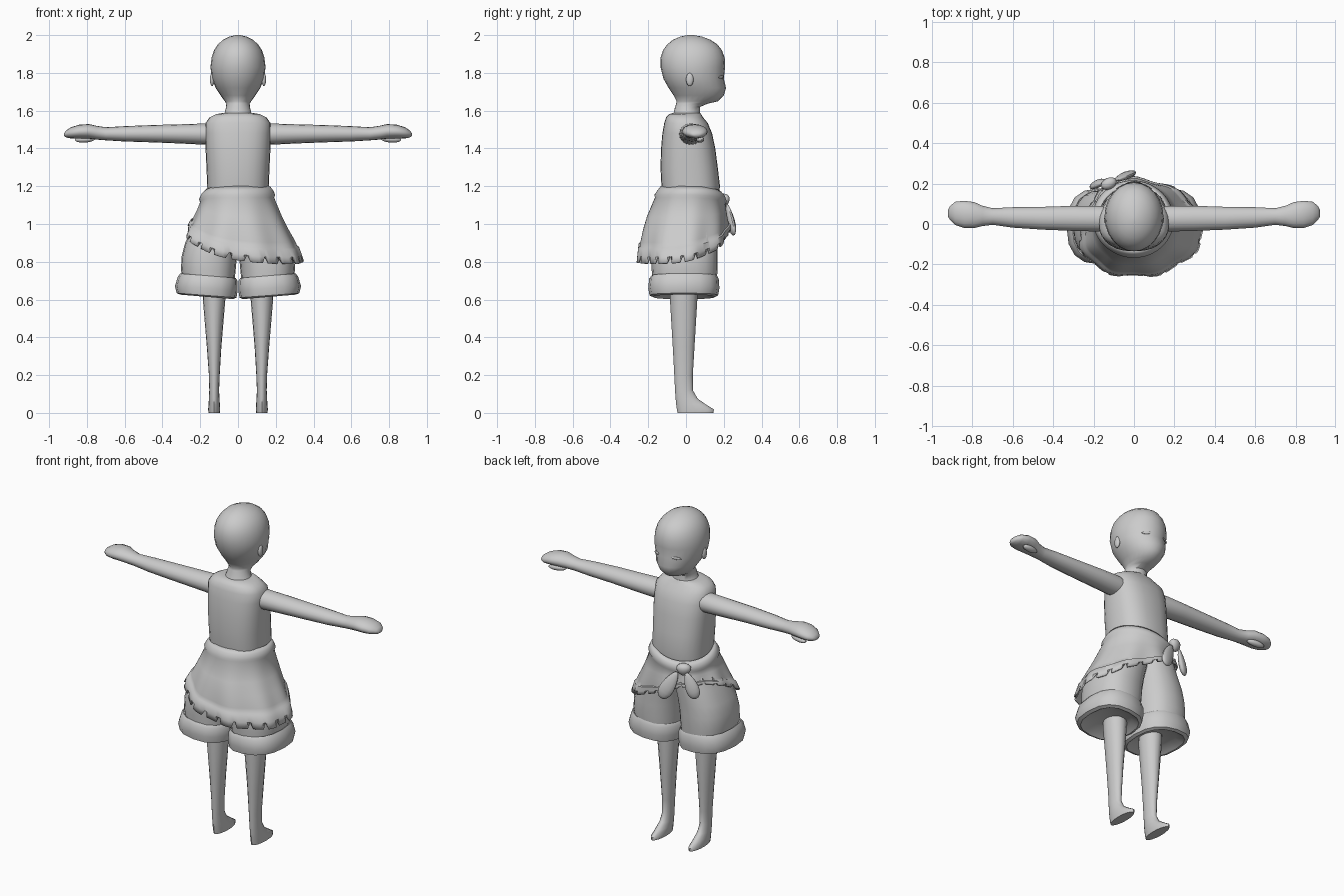
import bpy, bmesh, math
from mathutils import Vector, Matrix

cube = bpy.data.objects.get("Cube")
if cube:
    bpy.data.objects.remove(cube, do_unlink=True)

grey = bpy.data.materials.new("plain grey")
grey.use_nodes = True
GREY = (0.6, 0.6, 0.6, 1)
grey.diffuse_color = GREY
grey.node_tree.nodes["Principled BSDF"].inputs["Base Color"].default_value = GREY


def finish(name, bm, angle=45, mirror=False):
    bmesh.ops.recalc_face_normals(bm, faces=bm.faces)
    mesh = bpy.data.meshes.new(name)
    bm.to_mesh(mesh)
    bm.free()
    mesh.materials.append(grey)
    obj = bpy.data.objects.new(name, mesh)
    bpy.context.collection.objects.link(obj)
    bpy.ops.object.select_all(action='DESELECT')
    obj.select_set(True)
    bpy.context.view_layer.objects.active = obj
    bpy.ops.object.shade_smooth_by_angle(angle=math.radians(angle))
    if mirror:
        obj.modifiers.new("mirror", 'MIRROR').use_mirror_merge = False
    return obj


def skin(bm, rings, cap=True):
    loops = [[bm.verts.new(p) for p in ring] for ring in rings]
    n = len(loops[0])
    for a, b in zip(loops, loops[1:]):
        for i in range(n):
            j = (i + 1) % n
            bm.faces.new((a[i], a[j], b[j], b[i]))
    if cap:
        bm.faces.new(loops[0])
        bm.faces.new(loops[-1])


def loft(name, rings, axis='Z', n=20, power=2.0, tilt=0.0, **kw):
    """Each ring: position on axis, then low and high edge of both cross directions."""
    bm = bmesh.new()
    loops = []
    for p, u0, u1, v0, v1 in rings:
        loop = []
        for i in range(n):
            t = math.tau * i / n
            c, s = math.cos(t), math.sin(t)
            c = math.copysign(abs(c) ** (2 / power), c)
            s = math.copysign(abs(s) ** (2 / power), s)
            u = (u0 + u1) / 2 + c * (u1 - u0) / 2
            v = (v0 + v1) / 2 + s * (v1 - v0) / 2
            loop.append((u, v, p + tilt * c) if axis == 'Z' else (p, u, v))
        loops.append(loop)
    skin(bm, loops)
    return finish(name, bm, **kw)


def blob(name, loc, size, rot=(0, 0, 0), taper=0.0, **kw):
    """Squashed ball; taper narrows its upper end."""
    bm = bmesh.new()
    bmesh.ops.create_uvsphere(bm, u_segments=14, v_segments=9, radius=1)
    turn = Matrix.Rotation(rot[2], 3, 'Z') @ Matrix.Rotation(rot[1], 3, 'Y') @ Matrix.Rotation(rot[0], 3, 'X')
    for v in bm.verts:
        k = 1 - taper * v.co.z
        v.co = turn @ Vector((v.co.x * size[0] * k, v.co.y * size[1] * k, v.co.z * size[2])) + Vector(loc)
    return finish(name, bm, **kw)


# Head with neck
loft("head", [
    (1.56, -.09, .09, -.08, .08), (1.59, -.07, .07, -.065, .075), (1.62, -.063, .063, -.058, .075),
    (1.637, -.062, .062, -.052, .115), (1.65, -.07, .07, -.05, .17), (1.68, -.092, .092, -.065, .2),
    (1.72, -.118, .118, -.092, .212), (1.77, -.138, .138, -.12, .2), (1.83, -.146, .146, -.135, .207),
    (1.88, -.14, .14, -.135, .205), (1.92, -.127, .127, -.122, .19), (1.95, -.107, .107, -.1, .167),
    (1.975, -.08, .08, -.07, .13), (1.992, -.045, .045, -.03, .085), (2, -.012, .012, .01, .04)],
    n=24, angle=60)
blob("ears", (.137, .02, 1.765), (.012, .02, .035), mirror=True)
blob("eyes", (.066, .186, 1.778), (.028, .004, .008), (0, .12, -.5), mirror=True)

# Sleeveless top
loft("torso", [
    (1.12, -.16, .16, -.12, .17), (1.2, -.163, .163, -.13, .18), (1.3, -.167, .167, -.135, .168),
    (1.4, -.172, .172, -.132, .155), (1.48, -.174, .174, -.125, .138), (1.535, -.172, .172, -.115, .115),
    (1.565, -.15, .15, -.105, .09), (1.582, -.115, .115, -.088, .08), (1.588, -.075, .075, -.068, .077)],
    n=28, power=2.5)

# Arms and hands
loft("arms", [
    (.12, -.035, .085, 1.42, 1.53), (.18, -.037, .09, 1.42, 1.532), (.3, -.034, .09, 1.426, 1.528),
    (.45, -.028, .085, 1.432, 1.524), (.6, -.018, .083, 1.437, 1.518), (.7, -.004, .078, 1.443, 1.512),
    (.75, -.01, .09, 1.447, 1.52), (.79, -.02, .108, 1.452, 1.529), (.84, -.02, .115, 1.452, 1.526),
    (.885, -.005, .11, 1.453, 1.512), (.91, .02, .09, 1.458, 1.495), (.92, .035, .07, 1.465, 1.482)],
    axis='X', n=16, angle=60, mirror=True)
blob("thumbs", (.81, .075, 1.448), (.055, .02, .017), (0, .06, .15), mirror=True)

# Legs and feet
loft("legs", [
    (0, .096, .156, -.045, .145), (.018, .094, .158, -.048, .148), (.045, .096, .156, -.052, .105),
    (.075, .098, .154, -.055, .062), (.12, .1, .152, -.058, .036), (.2, .097, .154, -.062, .036),
    (.35, .088, .165, -.07, .045), (.6, .067, .186, -.085, .06), (.72, .065, .19, -.085, .062)],
    n=16, angle=50, mirror=True)

# Baggy shorts with turned-up cuffs
loft("shorts", [
    (.68, .02, .29, -.175, .16), (.76, .012, .302, -.182, .168), (.83, .006, .298, -.182, .168),
    (.9, -.005, .28, -.175, .168), (.98, -.02, .24, -.155, .168), (1.08, -.03, .19, -.13, .165)],
    n=20, power=2.4, angle=50, mirror=True)
loft("cuffs", [
    (.64, .06, .26, -.12, .11), (.614, .025, .305, -.175, .152), (.622, .008, .325, -.193, .17),
    (.66, .002, .334, -.2, .177), (.71, .002, .318, -.195, .173), (.726, .012, .306, -.183, .165),
    (.71, .03, .28, -.16, .14)],
    n=16, power=2.5, tilt=.012, angle=40, mirror=True)

# Wrap skirt with a sash and a slanted, notched frill
HALF = [(1.22, .166, .155, .025), (1.18, .173, .162, .024), (1.1, .205, .197, .01), (1.0, .25, .222, -.002),
        (.9, .305, .234, -.012), (.78, .345, .238, -.02)]


def flare(z):
    for a, b in zip(HALF, HALF[1:]):
        if z >= b[0]:
            k = min(1, (a[0] - z) / (a[0] - b[0]))
            return [p + (q - p) * k for p, q in zip(a[1:], b[1:])]
    return HALF[-1][1:]


def bump(t, centre):
    return .5 + .5 * math.cos(t - math.radians(centre))


SEG, TOOTH = 132, 5.5
rings = []
bands = [(0, 0), (.02, .012), (.045, .014), (.06, .002)]
spans = [.3, .5, .68, .76, .78, .9, 1]
for step in range(len(bands) + len(spans)):
    ring = []
    for i in range(SEG):
        t = math.tau * i / SEG
        top = 1.2 - .045 * bump(t, 125) ** 3
        hem = .79 + .235 * bump(t, 140) ** 1.5
        if step < len(bands):
            drop, out = bands[step]
            z = top - drop
        else:
            k = spans[step - len(bands)]
            z = top - .06 + (hem - top + .06) * k
            out = .008 * k * math.sin(9 * t)
            if k > .77:
                out += .008
        notch = step == len(bands) + len(spans) - 1 and i % 6 == 0
        if notch:
            z += .04
            out -= .012
        rx, ry, cy = flare(z)
        ring.append(((rx + out) * math.cos(t), cy + (ry + out) * math.sin(t), z))
    rings.append(ring)
bm = bmesh.new()
skin(bm, rings, cap=False)
skirt = finish("wrap_skirt", bm, angle=50)
solid = skirt.modifiers.new("cloth", 'SOLIDIFY')
solid.thickness = .008

# Tied bow on the sash
blob("bow_knot", (-.125, .2, 1.125), (.04, .028, .036), (0, 0, .45), taper=-.25)
blob("bow_tail_left", (-.05, .235, 1.025), (.04, .018, .095), (.12, -.5, .2), taper=.35)
blob("bow_tail_right", (-.175, .2, 1.04), (.036, .018, .08), (.12, .35, .6), taper=.35)
